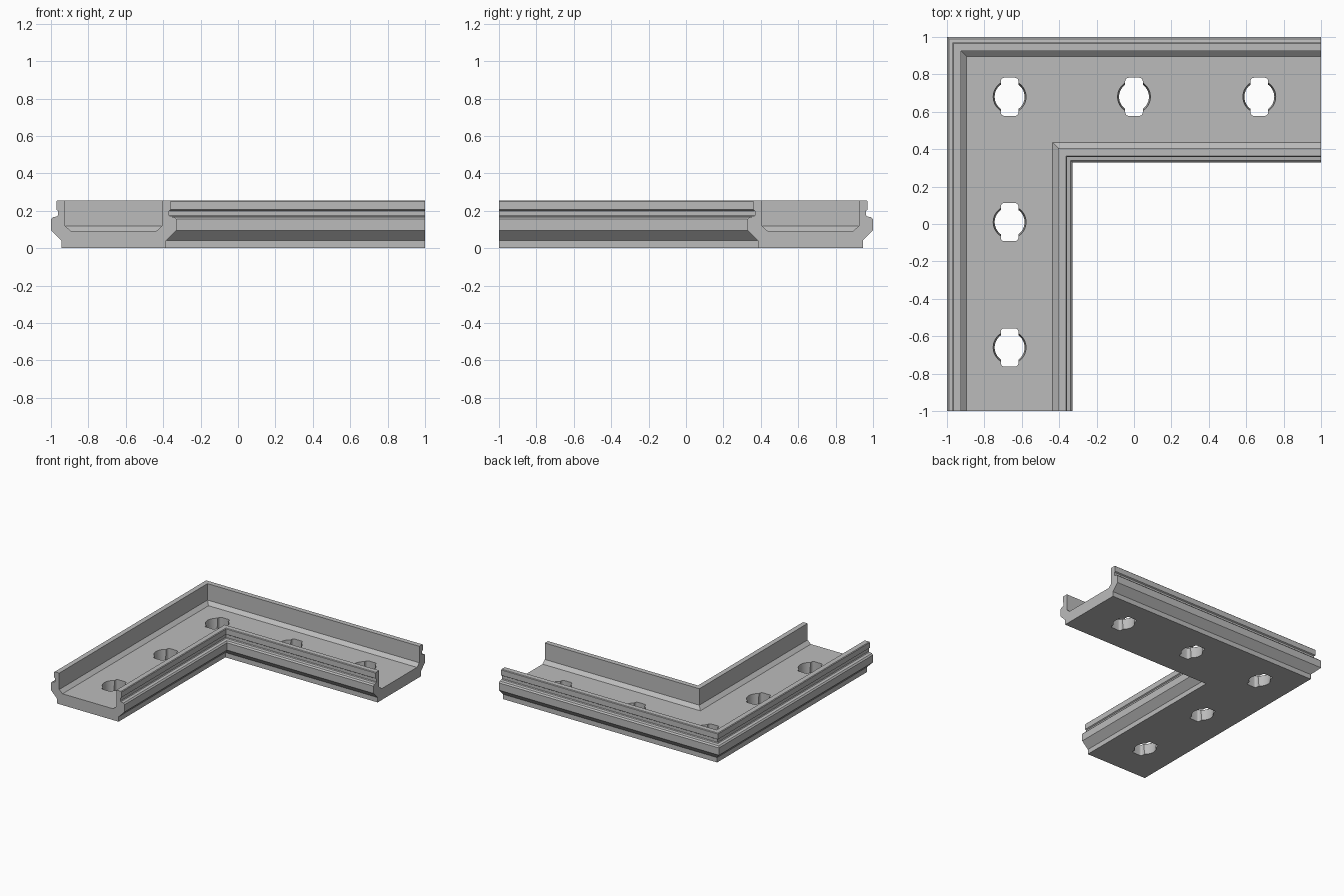
import bpy, bmesh, math
from mathutils import Matrix

cube = bpy.data.objects.get("Cube")
if cube:
    bpy.data.objects.remove(cube, do_unlink=True)

MID = -0.665          # centre line of the channel
FLOOR = 0.093         # height of the channel floor

grey = bpy.data.materials.new("plain_grey")
grey.use_nodes = True
grey.diffuse_color = (0.5, 0.5, 0.5, 1)
grey.node_tree.nodes["Principled BSDF"].inputs["Base Color"].default_value = (0.5, 0.5, 0.5, 1)


def make_object(name, bm):
    bmesh.ops.recalc_face_normals(bm, faces=bm.faces)
    mesh = bpy.data.meshes.new(name)
    bm.to_mesh(mesh)
    bm.free()
    mesh.materials.append(grey)
    obj = bpy.data.objects.new(name, mesh)
    bpy.context.collection.objects.link(obj)
    return obj


# Half cross-section: distance from the centre line and height
half = [(0.28, 0), (0.28, 0.04), (0.335, 0.095), (0.335, 0.155), (0.325, 0.166),
        (0.302, 0.17), (0.297, 0.176), (0.297, 0.2), (0.306, 0.206), (0.306, 0.25),
        (0.301, 0.255), (0.26, 0.255), (0.26, 0.12), (0.23, FLOOR)]
profile = [(MID - d, z) for d, z in half] + [(MID + d, z) for d, z in reversed(half)]

# Sweep the section around a mitred right-angle corner
bm = bmesh.new()
rings = [[bm.verts.new((p, -1, z)) for p, z in profile],
         [bm.verts.new((p, -p, z)) for p, z in profile],
         [bm.verts.new((1, -p, z)) for p, z in profile]]
n = len(profile)
for a, b in zip(rings, rings[1:]):
    for i in range(n):
        j = (i + 1) % n
        bm.faces.new((a[i], a[j], b[j], b[i]))
bm.faces.new(rings[0])
bm.faces.new(rings[-1])
channel = make_object("corner_channel", bm)


# Keyed screw holes: a tapered round bore with a rounded slot across it
def bore(x, y):
    bm = bmesh.new()
    slope = 0.008 / FLOOR
    low, high = -0.02, FLOOR + 0.02
    bmesh.ops.create_cone(bm, cap_ends=True, segments=48,
                          radius1=0.08 + slope * low, radius2=0.08 + slope * high,
                          depth=high - low,
                          matrix=Matrix.Translation((x, y, (low + high) / 2)))
    return make_object("bore_cutter", bm)


def slot(x, y):
    bm = bmesh.new()
    bmesh.ops.create_cube(bm, size=1, matrix=Matrix.Translation((x, y, 0.05))
                          @ Matrix.Diagonal((0.094, 0.204, 0.16, 1)))
    upright = [e for e in bm.edges if abs(e.verts[0].co.z - e.verts[1].co.z) > 0.1]
    bmesh.ops.bevel(bm, geom=upright, offset=0.018, segments=4, profile=0.5, affect='EDGES')
    return make_object("slot_cutter", bm)


for x, y in [(MID, -0.66), (MID, 0.01), (MID, 0.68), (0, 0.68), (0.67, 0.68)]:
    for cutter in (bore(x, y), slot(x, y)):
        cutter.hide_render = True
        cutter.hide_viewport = True
        mod = channel.modifiers.new("hole", 'BOOLEAN')
        mod.operation = 'DIFFERENCE'
        mod.solver = 'EXACT'
        mod.object = cutter

# Flat shading with smooth bores
bpy.ops.object.select_all(action='DESELECT')
channel.select_set(True)
bpy.context.view_layer.objects.active = channel
for mod in list(channel.modifiers):
    bpy.ops.object.modifier_apply(modifier=mod.name)
bpy.ops.object.shade_smooth_by_angle(angle=math.radians(25))
